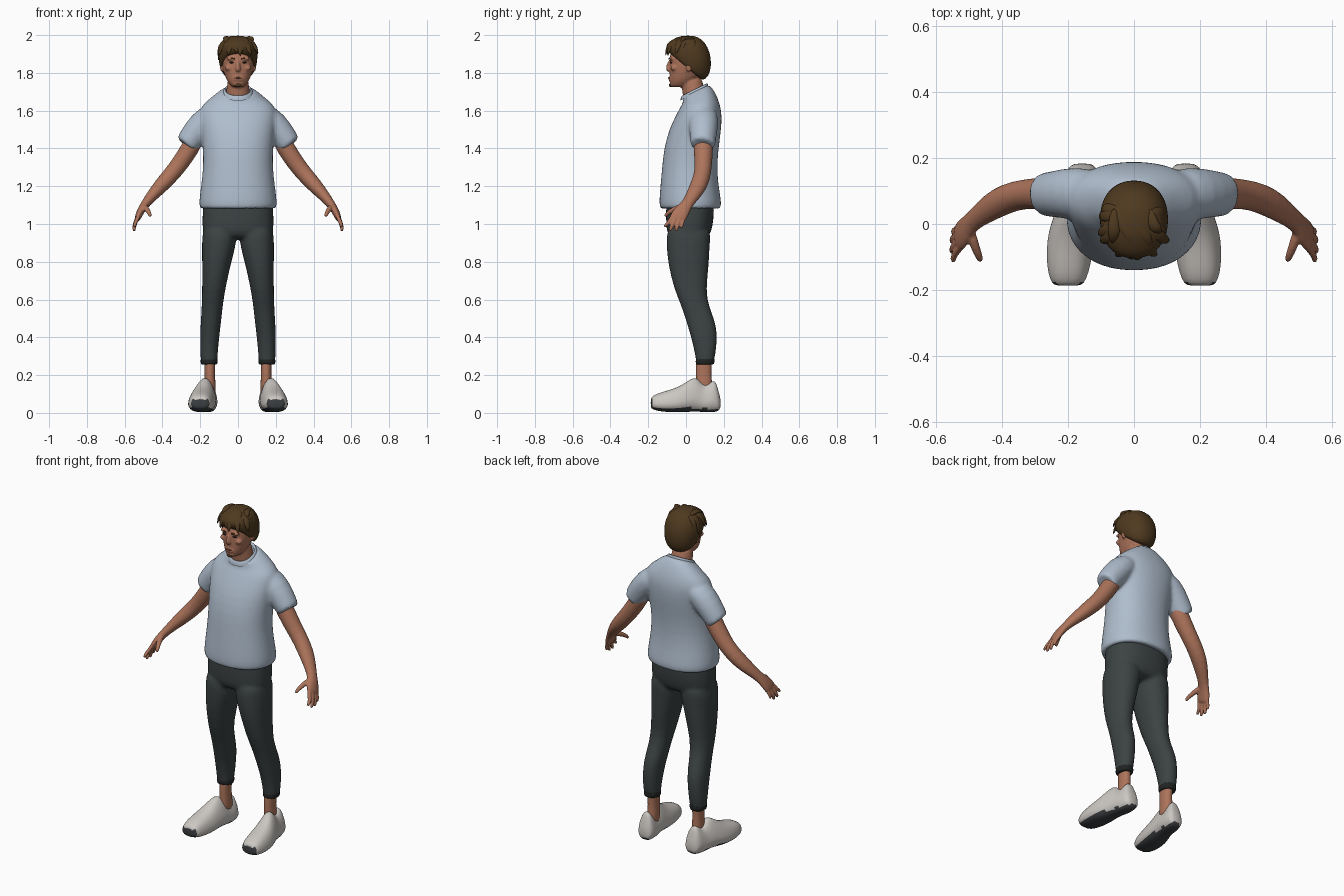
import bpy, bmesh, math, random
from mathutils import Vector

random.seed(4)
COLORS = {"shirt_blue": (.43, .51, .61), "trouser_grey": (.046, .056, .056), "cuff_black": (.015, .017, .017),
          "skin": (.42, .175, .105), "hair_brown": (.078, .042, .014), "shoe_white": (.60, .57, .54),
          "sole_grey": (.045, .05, .055), "lip_red": (.24, .085, .06), "eye_dark": (.03, .02, .015)}
MATS = {}
for key, c in COLORS.items():
    MATS[key] = bpy.data.materials.new(key)
    MATS[key].diffuse_color = (*c, 1)


def loft(bm, rings, caps=True):
    """Skin a list of equal-length point rings."""
    vs = [[bm.verts.new(p) for p in r] for r in rings]
    n = len(vs[0])
    for a, b in zip(vs, vs[1:]):
        for i in range(n):
            bm.faces.new((a[i], a[(i + 1) % n], b[(i + 1) % n], b[i]))
    if caps:
        bm.faces.new(vs[0][::-1])
        bm.faces.new(vs[-1])


def oval(n, p=2.0):
    """Unit superellipse points."""
    out = []
    for i in range(n):
        t = 2 * math.pi * (i + .5) / n
        c, s = math.cos(t), math.sin(t)
        out.append((math.copysign(abs(c) ** (2 / p), c), math.copysign(abs(s) ** (2 / p), s)))
    return out


def stack(bm, rows, cx=0, n=24, p=2.2, caps=True):
    """Level sections: z, half width, front y, back y, optional tilt and centre x."""
    rings = []
    for r in rows:
        z, hw, yf, yb = r[:4]
        tilt = r[4] if len(r) > 4 else 0
        x0 = r[5] if len(r) > 5 else cx
        h, ym = (yb - yf) / 2, (yf + yb) / 2
        rings.append([(x0 + hw * c, ym + h * s, z + tilt * h * s) for c, s in oval(n, p)])
    loft(bm, rings, caps)


def tube(bm, path, ref=(0, 1, 0), n=14, side=1):
    """Sections square to a path: x, y, z, radius along ref, other radius."""
    pts = [Vector(p[:3]) for p in path]
    rings = []
    for i, p in enumerate(path):
        t = (pts[min(i + 1, len(pts) - 1)] - pts[max(i - 1, 0)]).normalized()
        u = Vector(ref)
        u = (u - t * u.dot(t)).normalized()
        v = t.cross(u)
        ring = [pts[i] + u * p[3] * c + v * p[4] * s for c, s in oval(n)]
        rings.append([(q.x * side, q.y, q.z) for q in ring])
    loft(bm, rings)


def ball(bm, c, r):
    vs = bmesh.ops.create_uvsphere(bm, u_segments=14, v_segments=10, radius=1)["verts"]
    for v in vs:
        v.co = Vector([c[k] + r[k] * v.co[k] for k in range(3)])


def finish(name, bm, mats, sub=1, voxel=0, relax=0, mirror=False, rule=None):
    bmesh.ops.recalc_face_normals(bm, faces=bm.faces[:])
    bm.normal_update()
    for f in bm.faces:
        f.smooth = True
        if rule:
            f.material_index = rule(f)
    me = bpy.data.meshes.new(name)
    bm.to_mesh(me)
    bm.free()
    ob = bpy.data.objects.new(name, me)
    bpy.context.collection.objects.link(ob)
    for m in mats:
        me.materials.append(MATS[m])
    if sub:
        ob.modifiers.new("round", "SUBSURF").levels = sub
        ob.modifiers["round"].render_levels = sub
    if voxel:
        m = ob.modifiers.new("fuse", "REMESH")
        m.mode, m.voxel_size, m.use_smooth_shade = "VOXEL", voxel, True
    if relax:
        m = ob.modifiers.new("relax", "SMOOTH")
        m.factor, m.iterations = .5, relax
    if mirror:
        ob.modifiers.new("mirror", "MIRROR")
    return ob


# T-shirt body and sleeves fused together
bm = bmesh.new()
stack(bm, [(1.10, .17, -.10, .15), (1.075, .19, -.125, .172), (1.08, .203, -.138, .184), (1.115, .208, -.143, .189),
           (1.2, .196, -.136, .172), (1.3, .184, -.127, .165), (1.4, .186, -.117, .172), (1.5, .197, -.09, .187),
           (1.57, .205, -.056, .19), (1.62, .2, -.03, .184), (1.66, .155, -.012, .166, .15),
           (1.69, .112, -.018, .142, .35), (1.708, .08, -.02, .118, .5), (1.70, .06, -.005, .1, .5)], n=32)
for s in (1, -1):
    tube(bm, [(.11, .09, 1.585, .07, .055), (.16, .092, 1.56, .082, .075), (.222, .092, 1.49, .075, .074),
              (.268, .089, 1.425, .066, .064), (.276, .088, 1.413, .066, .064), (.272, .088, 1.42, .05, .05)],
         n=20, side=s)
finish("t_shirt", bm, ["shirt_blue"], voxel=.011, relax=4)

# Neckband
bm = bmesh.new()
stack(bm, [(1.69, .082, -.03, .118, .5), (1.706, .076, -.028, .117, .5), (1.714, .069, -.023, .112, .5),
           (1.71, .063, -.016, .105, .5), (1.69, .062, -.012, .1, .5)], caps=False)
finish("neckband", bm, ["shirt_blue"])

# Trousers: hips and two legs fused together
bm = bmesh.new()
stack(bm, [(1.16, .17, -.1, .14), (1.1, .187, -.106, .15), (1.03, .189, -.106, .147), (.97, .189, -.105, .138),
           (.93, .18, -.09, .12), (.92, .13, -.05, .08)], n=28, p=2.4)
for s in (1, -1):
    stack(bm, [(z, (o - i) / 2, f, b, 0, s * (o + i) / 2) for z, i, o, f, b in [
        (1.0, .012, .185, -.1, .13), (.92, .006, .191, -.104, .13), (.86, .018, .191, -.102, .124),
        (.78, .04, .19, -.094, .122), (.65, .068, .19, -.062, .106), (.57, .08, .192, -.026, .12),
        (.49, .088, .197, -.001, .153), (.43, .096, .2, .018, .165), (.35, .104, .201, .04, .163),
        (.28, .109, .198, .052, .15), (.26, .112, .195, .056, .145), (.255, .13, .18, .07, .13)]])
finish("trousers", bm, ["trouser_grey"], voxel=.011, relax=3)

# Gathered trouser cuffs
bm = bmesh.new()
rows = [(.255, .036, .066, .136), (.256, .043, .052, .148), (.272, .046, .05, .152), (.29, .044, .053, .152),
        (.297, .035, .07, .13)]
stack(bm, rows, cx=.153, p=2.2)
finish("trouser_cuff", bm, ["cuff_black"], mirror=True)

# Ankles
bm = bmesh.new()
stack(bm, [(.08, .034, .05, .145), (.15, .031, .052, .14), (.2, .027, .052, .134), (.27, .03, .052, .138),
           (.32, .03, .06, .14)], cx=.149, n=16)
finish("ankle", bm, ["skin"], mirror=True)

# Shoes lofted from toe to heel: y, centre x, half width, bottom z, top z
bm = bmesh.new()
rings = []
for y, cx, hw, lo, hi in [(-.187, .2, .036, .03, .075), (-.18, .2, .05, .02, .087), (-.15, .199, .063, .01, .104),
                          (-.1, .196, .072, .004, .118), (-.05, .191, .075, .003, .134), (-.01, .186, .072, .004, .155),
                          (.03, .178, .066, .006, .184), (.06, .172, .061, .006, .187), (.085, .167, .057, .005, .15),
                          (.115, .163, .056, .003, .145), (.14, .16, .054, .003, .172), (.158, .158, .05, .006, .168),
                          (.17, .157, .044, .01, .12), (.184, .156, .028, .025, .075)]:
    zc, h = (lo + hi) / 2, (hi - lo) / 2
    taper = .1 + .3 * min(1, max(0, (hi - .09) / .1))
    rings.append([(cx + hw * c * (1 - taper * max(0, s + .3)), y, zc + h * s) for c, s in oval(24, 2.6)])
loft(bm, rings)


def sole_rule(f):
    c = f.calc_center_median()
    toe = c.y < -.165 and abs(c.x - .2) < .042 and c.z < .07
    return 1 if f.normal.z < -.6 or toe or (len(f.verts) > 4 and c.y < 0) else 0


finish("shoe", bm, ["shoe_white", "sole_grey"], mirror=True, rule=sole_rule)

# Arm, palm, fingers and thumb fused together
bm = bmesh.new()
tube(bm, [(.2, .092, 1.5, .05, .045), (.25, .092, 1.405, .053, .05), (.312, .092, 1.312, .046, .046),
          (.36, .086, 1.255, .045, .044), (.41, .066, 1.2, .046, .04), (.455, .036, 1.15, .038, .031),
          (.492, .006, 1.105, .029, .023), (.512, -.018, 1.075, .041, .021), (.528, -.04, 1.04, .046, .018),
          (.534, -.048, 1.022, .038, .013)], n=18)
for k, (y, tip_y, tip_z, r) in enumerate([(-.077, -.113, .982, .0105), (-.057, -.086, .962, .0115),
                                          (-.034, -.055, .96, .011), (-.013, -.026, .976, .0095)]):
    x = .532 - .003 * abs(k - 1.5)
    tube(bm, [(x - .008, y + .012, 1.06, r, r), (x + .004, y, 1.03, r * 1.1, r * 1.1),
              (x + .018, (y + tip_y) / 2, (1.025 + tip_z) / 2, r, r), (x + .02, tip_y + .003, tip_z + .01, r * .9, r * .9),
              (x + .018, tip_y, tip_z, r * .5, r * .5)], n=10)
tube(bm, [(.497, -.01, 1.095, .014, .016), (.487, -.052, 1.083, .016, .016), (.474, -.086, 1.066, .013, .012),
          (.466, -.106, 1.048, .011, .01), (.464, -.113, 1.038, .006, .006)], ref=(1, 0, 0), n=10)
finish("arm", bm, ["skin"], voxel=.005, relax=1, mirror=True)

# Head, neck, nose and ears fused together
bm = bmesh.new()
stack(bm, [(1.724, .022, -.072, -.01), (1.731, .038, -.082, .02), (1.755, .057, -.087, .05), (1.785, .07, -.087, .08),
           (1.82, .08, -.087, .1), (1.86, .086, -.087, .11), (1.91, .086, -.085, .113), (1.95, .07, -.066, .1),
           (1.972, .035, -.03, .06)])
tube(bm, [(0, .06, 1.62, .07, .066), (0, .046, 1.68, .066, .062), (0, .034, 1.73, .058, .058),
          (0, .025, 1.78, .055, .055)], ref=(1, 0, 0), n=20)
tube(bm, [(0, -.078, 1.872, .009, .012), (0, -.09, 1.845, .01, .012), (0, -.096, 1.82, .016, .014),
          (0, -.088, 1.806, .012, .01)], ref=(1, 0, 0), n=12)
ball(bm, (0, -.081, 1.767), (.028, .012, .014))
ball(bm, (0, -.075, 1.738), (.024, .013, .014))
for s in (1, -1):
    ball(bm, (s * .034, -.077, 1.876), (.03, .014, .009))
    ball(bm, (s * .047, -.064, 1.826), (.025, .018, .016))
    ball(bm, (s * .086, .016, 1.835), (.01, .018, .03))
finish("head", bm, ["skin"], voxel=.006, relax=2)

# Eyes, eyebrows, mouth and chin beard
bm = bmesh.new()
ball(bm, (.033, -.0795, 1.855), (.013, .0065, .0045))
finish("eye", bm, ["eye_dark"], sub=0, mirror=True)
bm = bmesh.new()
tube(bm, [(.014, -.091, 1.873, .003, .003), (.034, -.0885, 1.879, .005, .004), (.058, -.074, 1.874, .003, .003)],
     ref=(0, 0, 1), n=8)
finish("eyebrow", bm, ["hair_brown"], mirror=True)
bm = bmesh.new()
ball(bm, (0, -.0905, 1.773), (.021, .005, .0045))
finish("mouth", bm, ["lip_red"], sub=0)
bm = bmesh.new()
ball(bm, (0, -.083, 1.735), (.018, .008, .009))
finish("chin_beard", bm, ["hair_brown"], sub=0)

# Hair cap, sloping from the forehead down to the nape
bm = bmesh.new()
stack(bm, [(1.835, .078, -.07, .07, -.85), (1.83, .092, -.088, .088, -.85), (1.85, .1, -.1, .122, -.62),
           (1.885, .105, -.106, .136, -.4), (1.93, .103, -.104, .13, -.2), (1.97, .08, -.078, .1, -.05),
           (1.992, .045, -.04, .06), (1.997, .015, -.01, .03)])
finish("hair_cap", bm, ["hair_brown"])

# Hair locks swept forward over the fringe and down the sides
bm = bmesh.new()
for k in range(17):
    a = math.radians(-112 + 14 * k + random.uniform(-5, 5))
    dx, dy = math.sin(a), -math.cos(a)
    drop = random.uniform(1.885, 1.91) - .035 * max(0, abs(a) - 1)
    sway = random.uniform(-.025, .025)
    tube(bm, [(.03 * dx, .02 + .03 * dy, 1.982, .012, .006), (.07 * dx, .01 + .072 * dy, 1.975, .021, .012),
              (.099 * dx + sway * .4, .005 + .106 * dy, 1.94, .02, .011),
              (.101 * dx + sway, .002 + .111 * dy, drop, .003, .002)],
         ref=(-dy, dx, 0), n=8)
for x0, x1, y1 in [(-.05, .0, -.085), (-.02, .045, -.075), (.05, .07, -.03), (-.06, -.06, -.06)]:
    tube(bm, [(x0, .05, 1.978, .008, .006), (x0 * .8 + x1 * .2, .0, 1.988, .022, .012),
              (x1, y1 * .6, 1.98, .022, .013), (x1 * 1.1, y1, 1.955, .004, .003)], ref=(1, 0, 0), n=8)
finish("hair_locks", bm, ["hair_brown"])
